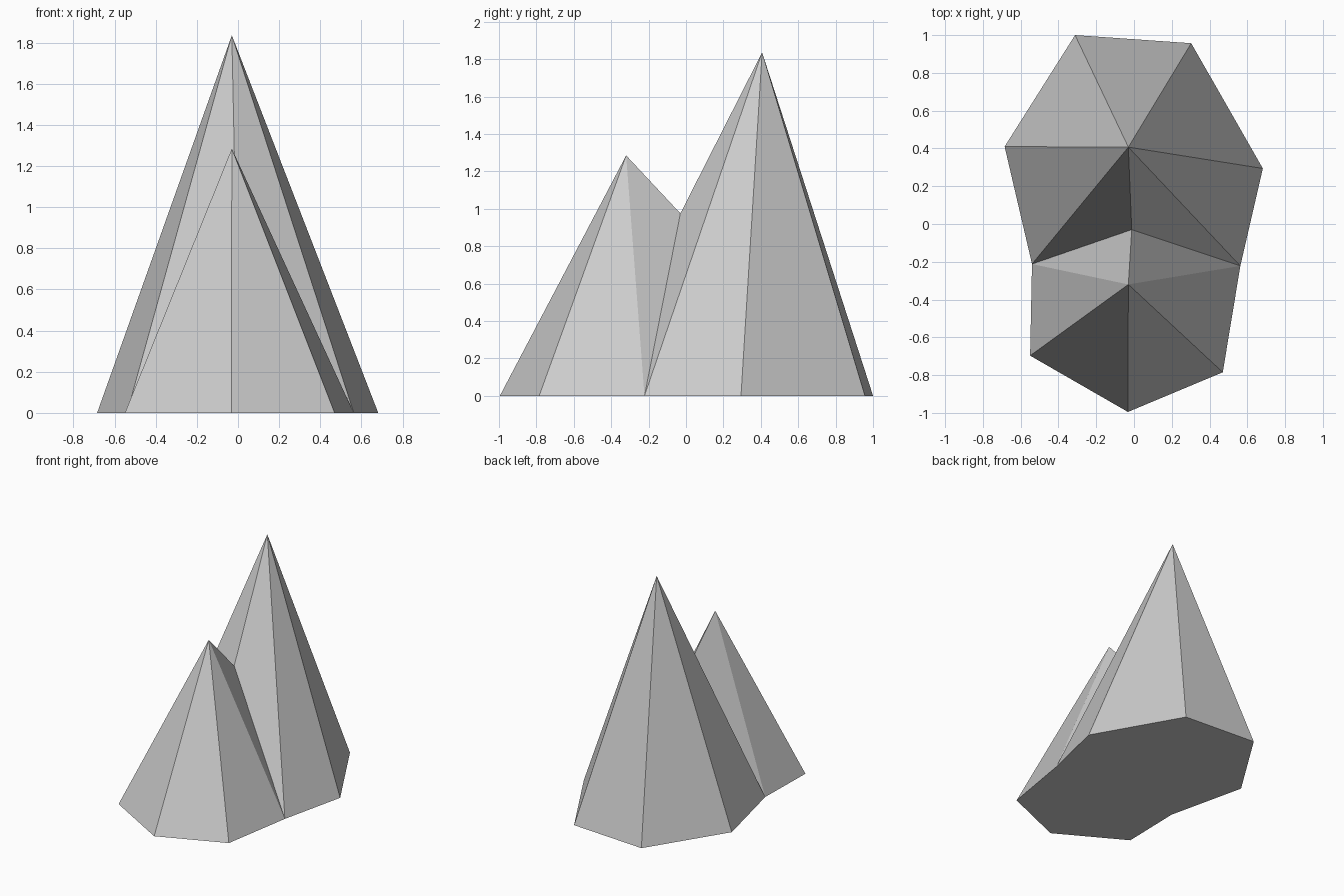
import bpy
import bmesh

if "Cube" in bpy.data.objects:
    bpy.data.objects.remove(bpy.data.objects["Cube"])

# Shared ground outline: tall peak's side first, then the low peak's side
left_notch, right_notch = (-0.54, -0.212), (0.563, -0.222)
back_rim = [left_notch, (-0.685, 0.41), (-0.312, 1.0), (0.303, 0.957),
            (0.682, 0.294), right_notch]
front_rim = [right_notch, (0.47, -0.785), (-0.032, -0.995), (-0.55, -0.697),
             left_notch]

bm = bmesh.new()
ground = {p: bm.verts.new((*p, 0)) for p in back_rim + front_rim[1:-1]}
saddle = bm.verts.new((-0.012, -0.03, 0.975))


def add_peak(apex, rim):
    """Fan of flat faces from the apex to the rim, closed over the saddle."""
    top = bm.verts.new(apex)
    ring = [ground[p] for p in rim] + [saddle]
    for a, b in zip(ring, ring[1:] + ring[:1]):
        bm.faces.new((top, a, b))


# Tall back peak and low front peak
add_peak((-0.03, 0.407, 1.836), back_rim)
add_peak((-0.03, -0.32, 1.285), front_rim)

# Flat underside
bm.faces.new(list(ground.values()))
bmesh.ops.recalc_face_normals(bm, faces=bm.faces[:])

mesh = bpy.data.meshes.new("twin_peak_mountain")
bm.to_mesh(mesh)
bm.free()
mountain = bpy.data.objects.new("twin_peak_mountain", mesh)
bpy.context.collection.objects.link(mountain)
